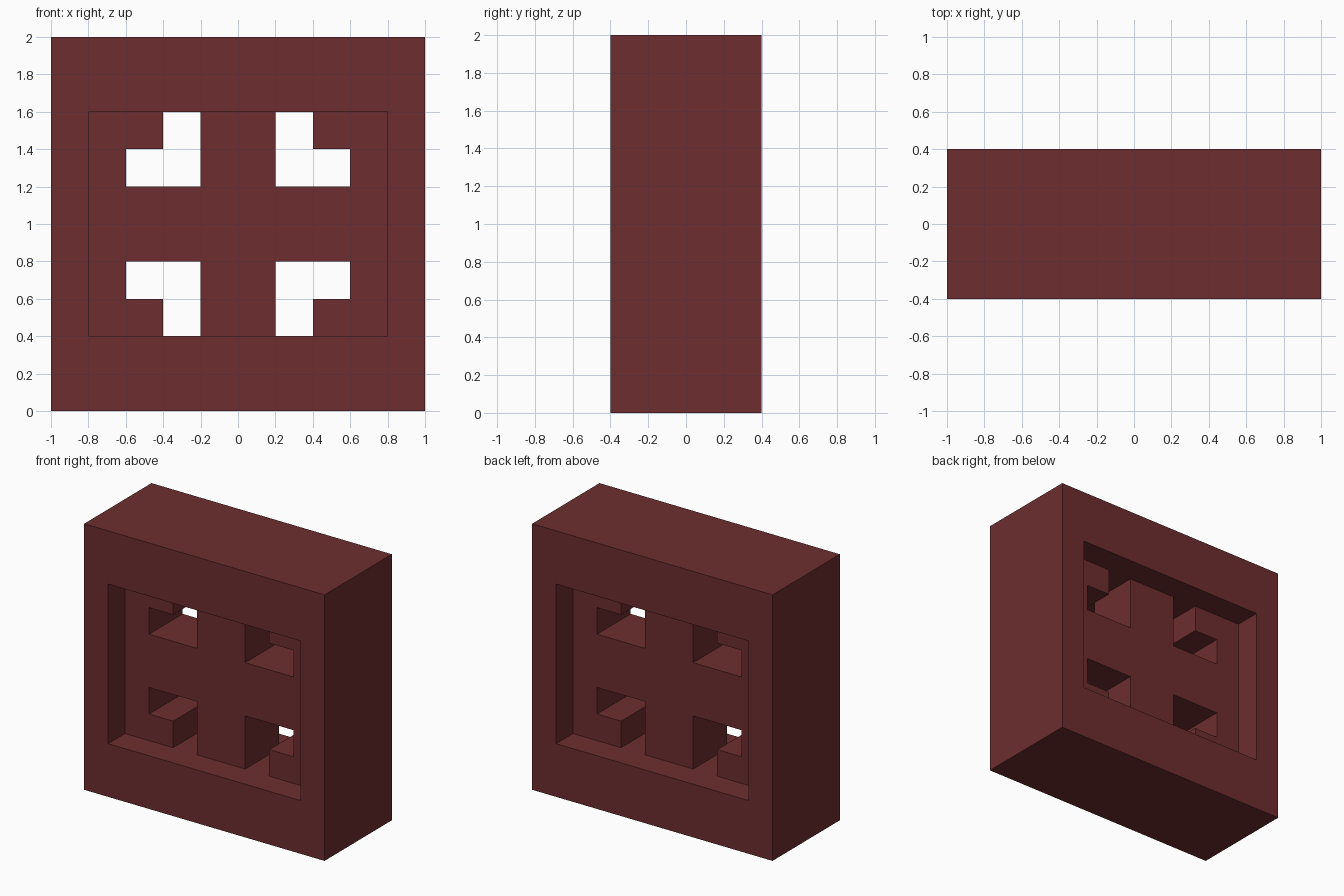
import bpy
import bmesh
from mathutils import Vector

cube = bpy.data.objects.get("Cube")
if cube:
    bpy.data.objects.remove(cube, do_unlink=True)

red = bpy.data.materials.new("dark_red")
red.use_nodes = True
red.diffuse_color = (0.155, 0.027, 0.028, 1)
red.node_tree.nodes["Principled BSDF"].inputs["Base Color"].default_value = red.diffuse_color

# Grid lines that every edge of the block follows
XS = (-1, -0.8, -0.6, -0.4, -0.2, 0.2, 0.4, 0.6, 0.8, 1)
YS = (-0.4, -0.2, 0.2, 0.4)
ZS = (0, 0.4, 0.6, 0.8, 1.2, 1.4, 1.6, 2)
LINES = (XS, YS, ZS)


def solid(cell):
    """True where the block has material."""
    if any(i < 0 or i >= len(lines) - 1 for i, lines in zip(cell, LINES)):
        return False
    x, y, z = (abs((lines[i] + lines[i + 1]) / 2 - mid)
               for i, lines, mid in zip(cell, LINES, (0, 0, 1)))
    if x > 0.8 or z > 0.6:          # outer frame
        return True
    if y > 0.2:                     # recess on both faces
        return False
    if x < 0.2 or z < 0.2:          # cross in the panel
        return True
    if x > 0.6:                     # panel sides
        return True
    return x > 0.4 and z > 0.4      # corner blocks beside the L-shaped holes


def add_face(bm, cell, axis, side):
    """Add the wall of a cell that borders open space."""
    u, v = (axis + 1) % 3, (axis + 2) % 3
    corners = []
    for du, dv in ((0, 0), (1, 0), (1, 1), (0, 1)):
        p = Vector()
        p[axis] = LINES[axis][cell[axis] + side]
        p[u] = LINES[u][cell[u] + du]
        p[v] = LINES[v][cell[v] + dv]
        corners.append(bm.verts.new(p))
    bm.faces.new(corners if side else corners[::-1])


# Carved block: frame, recessed panel and four L-shaped openings as one shell
bm = bmesh.new()
for i in range(len(XS) - 1):
    for j in range(len(YS) - 1):
        for k in range(len(ZS) - 1):
            if not solid((i, j, k)):
                continue
            for axis in range(3):
                for side in (0, 1):
                    neighbour = [i, j, k]
                    neighbour[axis] += 2 * side - 1
                    if not solid(neighbour):
                        add_face(bm, (i, j, k), axis, side)
bmesh.ops.remove_doubles(bm, verts=bm.verts, dist=0.001)

mesh = bpy.data.meshes.new("carved_block")
bm.to_mesh(mesh)
bm.free()
mesh.materials.append(red)
block = bpy.data.objects.new("carved_block", mesh)
bpy.context.collection.objects.link(block)
